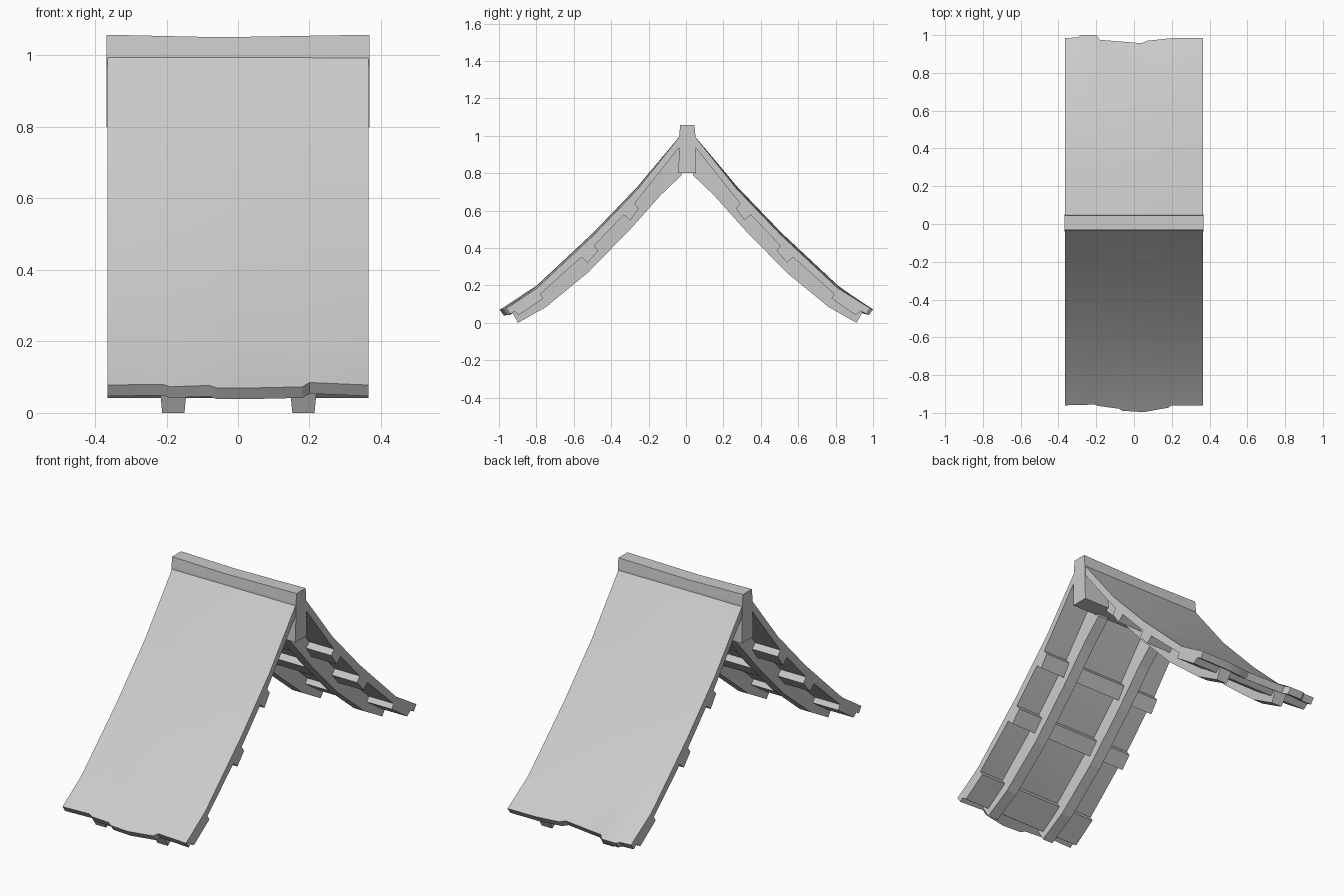
import bpy, bmesh, math

cube = bpy.data.objects.get("Cube")
if cube:
    bpy.data.objects.remove(cube, do_unlink=True)

grey = bpy.data.materials.new("roof grey")
grey.use_nodes = True
COLOR = (0.6, 0.6, 0.6, 1)
grey.diffuse_color = COLOR
grey.node_tree.nodes["Principled BSDF"].inputs["Base Color"].default_value = COLOR

MID = 0.007   # y of the ridge centre line
HALF = 0.365  # half width of the roof


def loft(name, loops, smooth=False):
    """Skin a row of closed loops and cap both ends."""
    bm = bmesh.new()
    rings = [[bm.verts.new(p) for p in loop] for loop in loops]
    n = len(rings[0])
    for a, b in zip(rings, rings[1:]):
        for i in range(n):
            j = (i + 1) % n
            bm.faces.new((a[i], a[j], b[j], b[i]))
    caps = [bm.faces.new(rings[0]), bm.faces.new(rings[-1])]
    bmesh.ops.triangulate(bm, faces=caps)
    bmesh.ops.recalc_face_normals(bm, faces=bm.faces)
    mesh = bpy.data.meshes.new(name)
    bm.to_mesh(mesh)
    bm.free()
    mesh.materials.append(grey)
    obj = bpy.data.objects.new(name, mesh)
    bpy.context.collection.objects.link(obj)
    if smooth:
        bpy.ops.object.select_all(action='DESELECT')
        obj.select_set(True)
        bpy.context.view_layer.objects.active = obj
        bpy.ops.object.shade_smooth_by_angle(angle=math.radians(30))
    return obj


def section(x, side, profile):
    return [(x, MID + side * u, z) for u, z in profile]


# Profiles as (distance from ridge, height)
top = [(0.03, 1.01), (0.265, 0.715), (0.5, 0.47), (0.805, 0.185)]
under = [(0.93, 0.052), (0.785, 0.155), (0.5, 0.41), (0.28, 0.64), (0.03, 0.955)]
rafter = [(0.03, 0.79), (0.145, 0.68), (0.305, 0.5), (0.53, 0.27), (0.755, 0.085),
          (0.905, 0.0), (0.938, 0.06), (0.785, 0.175), (0.5, 0.43), (0.28, 0.66), (0.03, 0.97)]
battens = [
    [(0.355, 0.59), (0.305, 0.548), (0.26, 0.612), (0.295, 0.655)],
    [(0.575, 0.36), (0.533, 0.322), (0.477, 0.385), (0.507, 0.425)],
    [(0.935, 0.068), (0.9, 0.042), (0.77, 0.13), (0.795, 0.17)],
]

# Worn eave edges: (x, reach from ridge, height of the upper edge)
eaves = {
    -1: [(-HALF, 0.967, 0.078), (-0.21, 0.963, 0.08), (-0.19, 0.97, 0.073), (-0.08, 0.985, 0.077),
         (-0.06, 0.996, 0.07), (0.05, 1.003, 0.07), (0.18, 0.98, 0.073), (0.2, 0.967, 0.085),
         (HALF, 0.967, 0.078)],
    1: [(-HALF, 0.978, 0.078), (-0.3, 0.98, 0.076), (-0.285, 0.993, 0.072), (-0.2, 0.993, 0.072),
        (-0.18, 0.968, 0.08), (0.04, 0.95, 0.088), (0.07, 0.963, 0.08), (0.2, 0.977, 0.078),
        (HALF, 0.978, 0.078)],
}

for side, label in ((-1, "front"), (1, "back")):
    # Curved roof covering, gently crowned across its width
    loops = []
    for x, reach, z in eaves[side]:
        crown = 0.015 * (1 - (x / HALF) ** 2)
        upper = [top[0]] + [(u, h + crown) for u, h in top[1:]]
        lip = [(reach, z), (reach - 0.022, z - 0.031)]
        loops.append(section(x, side, upper + lip + under[1:]))
    loft(label + "_roof_covering", loops, smooth=True)

    # Rafters, slightly narrower at the bottom
    for x, name in ((-0.181, "right"), (0.183, "left")):
        lower = len(rafter) // 2 + 1
        loops = []
        for sign in (-1, 1):
            loops.append([(x + sign * (0.031 if i < lower else 0.037), MID + side * u, z)
                          for i, (u, z) in enumerate(rafter)])
        loft(label + "_" + name + "_rafter", loops)

    # Battens across the underside
    for i, profile in enumerate(battens):
        loft(f"{label}_batten_{i + 1}", [section(x, side, profile) for x in (-HALF, HALF)])

# Ridge beam with a tapered cap, dipping slightly in the middle
ridge = [(-0.047, 0.8), (0.047, 0.8), (0.043, 1.005), (0.038, 1.058), (-0.038, 1.058), (-0.043, 1.005)]
loops = []
for x in (-0.368, -0.05, 0.368):
    dip = 0.007 if abs(x) < 0.1 else 0
    loops.append(section(x, 1, [(u, z - dip if z > 1.03 else z) for u, z in ridge]))
loft("ridge_beam", loops)
